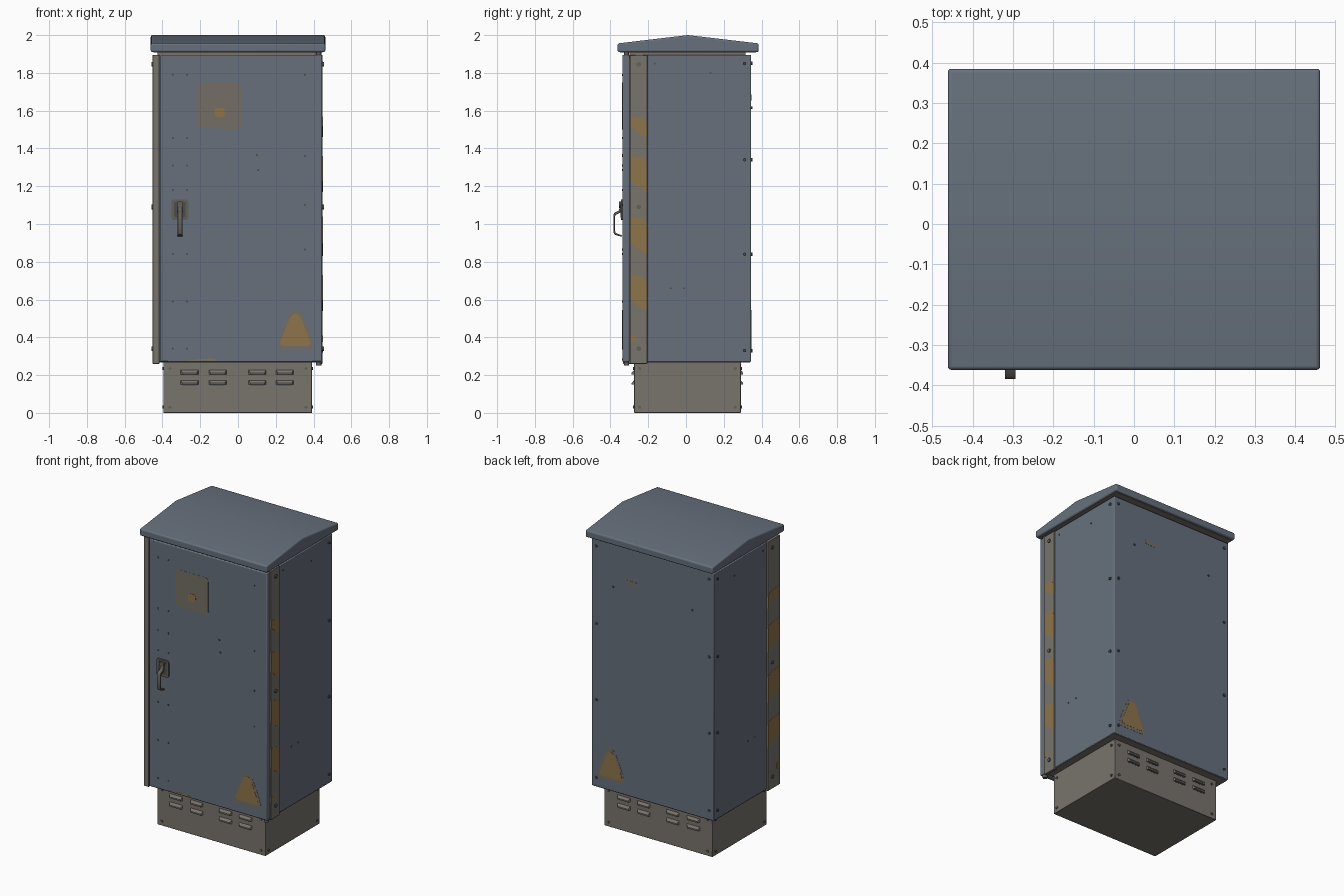
import bpy, bmesh, math
from mathutils import Vector

if "Cube" in bpy.data.objects:
    bpy.data.objects.remove(bpy.data.objects["Cube"])


def material(name, rgb):
    m = bpy.data.materials.new(name)
    m.diffuse_color = (*rgb, 1)
    m.use_nodes = True
    m.node_tree.nodes["Principled BSDF"].inputs["Base Color"].default_value = m.diffuse_color
    return m


BLUE = material("blue grey paint", (0.135, 0.163, 0.203))
BROWN = material("warm grey metal", (0.19, 0.172, 0.15))
YELLOW = material("faded yellow", (0.27, 0.175, 0.07))
TAN = material("faded label", (0.175, 0.155, 0.13))
DARK = material("dark fixings", (0.07, 0.075, 0.085))
STEEL = material("handle metal", (0.125, 0.112, 0.096))


def finish(name, bm, mat, bevel=0, segs=2):
    bmesh.ops.recalc_face_normals(bm, faces=bm.faces)
    me = bpy.data.meshes.new(name)
    bm.to_mesh(me)
    bm.free()
    ob = bpy.data.objects.new(name, me)
    bpy.context.collection.objects.link(ob)
    me.materials.append(mat)
    if bevel:
        b = ob.modifiers.new("bevel", "BEVEL")
        b.width, b.segments, b.limit_method = bevel, segs, "ANGLE"
        b.angle_limit = math.radians(35)
    bpy.context.view_layer.objects.active = ob
    ob.select_set(True)
    bpy.ops.object.shade_smooth_by_angle(angle=math.radians(35))
    ob.select_set(False)
    return ob


def skin(bm, a, b):
    # closed solid between two matching outlines
    va, vb = [bm.verts.new(p) for p in a], [bm.verts.new(p) for p in b]
    bm.faces.new(va)
    bm.faces.new(vb)
    n = len(va)
    for i in range(n):
        j = (i + 1) % n
        bm.faces.new((va[i], va[j], vb[j], vb[i]))


def box(name, x0, x1, y0, y1, z0, z1, mat, bevel=0):
    bm = bmesh.new()
    ring = [(x0, y0), (x1, y0), (x1, y1), (x0, y1)]
    skin(bm, [(x, y, z0) for x, y in ring], [(x, y, z1) for x, y in ring])
    return finish(name, bm, mat, bevel)


def place(side, plane, u, v, d):
    # u runs along the wall, v is height, d is distance out of the wall
    return {"front": (u, -plane - d, v), "back": (u, plane + d, v),
            "right": (plane + d, u, v), "left": (-plane - d, u, v)}[side]


def on_wall(name, side, plane, shapes, depth, mat, outer=None, sink=0.003):
    bm = bmesh.new()
    for i, s in enumerate(shapes):
        o = outer[i] if outer else s
        skin(bm, [place(side, plane, u, v, -sink) for u, v in s],
             [place(side, plane, u, v, depth) for u, v in o])
    return finish(name, bm, mat)


def disc(u, v, r, n=8):
    return [(u + r * math.cos(math.tau * i / n), v + r * math.sin(math.tau * i / n)) for i in range(n)]


def rounded(points, r):
    # replace each corner by a short quadratic curve
    out = []
    n = len(points)
    for i in range(n):
        p = Vector(points[i])
        a = p + (Vector(points[i - 1]) - p).normalized() * r
        b = p + (Vector(points[(i + 1) % n]) - p).normalized() * r
        for t in (0, 0.33, 0.67, 1):
            out.append(tuple(a * (1 - t) ** 2 + p * 2 * t * (1 - t) + b * t * t))
    return out


def rect(u0, u1, v0, v1):
    return [(u0, v0), (u1, v0), (u1, v1), (u0, v1)]


# Plinth, cabinet body, door
box("plinth", -0.395, 0.392, -0.275, 0.29, 0, 0.275, BROWN, 0.003)
box("cabinet_floor", -0.438, 0.438, -0.292, 0.338, 0.267, 0.28, BROWN)
box("cabinet_body", -0.443, 0.443, -0.297, 0.345, 0.27, 1.895, BLUE, 0.005)
box("door", -0.411, 0.446, -0.337, -0.299, 0.27, 1.895, BLUE, 0.006)
box("roof_neck", -0.425, 0.425, -0.3, 0.315, 1.88, 1.915, BROWN)
box("roof_lining", -0.448, 0.448, -0.35, 0.37, 1.907, 1.92, BROWN)

# Gabled roof
profile = [(-0.362, 1.91), (-0.362, 1.956), (0.01, 2.0), (0.385, 1.956), (0.385, 1.91)]
bm = bmesh.new()
skin(bm, [(-0.462, y, z) for y, z in profile], [(0.462, y, z) for y, z in profile])
finish("roof", bm, BLUE, 0.009, 3)

# Corner strips beside the door
box("right_strip", 0.43, 0.448, -0.297, -0.205, 0.26, 1.895, BROWN, 0.003)
box("left_strip", -0.452, -0.416, -0.333, -0.205, 0.26, 1.895, BROWN, 0.003)

# Worn warning stripes on both strips
for side, plane, front in (("right", 0.448, -0.295), ("left", 0.452, -0.325)):
    bands = [[(front, t), (-0.23, t - 0.01), (-0.207, t - 0.035),
              (-0.207, t - h), (-0.24, t - h + 0.015), (front, t - h + 0.06)]
             for t, h in ((1.57, 0.11), (1.36, 0.19), (1.04, 0.2), (0.73, 0.19))]
    bands.append(rect(front, front + 0.03, 0.375, 0.41))
    on_wall(side + "_warning_stripes", side, plane, bands, 0.001, YELLOW)

# Door label with worn spot
on_wall("door_label", "front", 0.337, [rounded([(-0.22, 1.51), (0.02, 1.5), (0.02, 1.75), (-0.22, 1.75)], 0.025)], 0.001, TAN)
on_wall("door_label_spot", "front", 0.337, [rounded(rect(-0.125, -0.07, 1.565, 1.615), 0.02)], 0.002, YELLOW)

# Faded warning triangles on door and back
for side, plane in (("front", 0.337), ("back", 0.345)):
    on_wall(side + "_triangle_halo", side, plane,
            [rounded([(0.2, 0.335), (0.41, 0.335), (0.385, 0.42), (0.33, 0.545), (0.28, 0.545), (0.225, 0.42)], 0.03)], 0.001, TAN)
    on_wall(side + "_triangle", side, plane,
            [rounded([(0.215, 0.355), (0.39, 0.355), (0.325, 0.525), (0.285, 0.525)], 0.025)], 0.002, YELLOW)

# Small worn patches
on_wall("back_worn_patch", "back", 0.345, [rounded(rect(0.11, 0.2, 1.655, 1.685), 0.012)], 0.001, TAN)
on_wall("door_edge_wear", "front", 0.337, [[(-0.28, 0.277), (-0.1, 0.277), (-0.13, 0.288), (-0.2, 0.285)]], 0.001, YELLOW)

# Plinth louvres, hooded towards the bottom
cols = [(-0.305, -0.208), (-0.155, -0.06), (0.055, 0.15), (0.2, 0.295)]
for side, plane in (("front", 0.275), ("back", 0.29)):
    inner, outer = [], []
    for a, b in cols:
        for z in (0.216, 0.162):
            inner.append(rect(a, b, z - 0.013, z + 0.014))
            outer.append(rect(a + 0.01, b - 0.01, z - 0.013, z - 0.004))
    on_wall(side + "_louvres", side, plane, inner, 0.013, BROWN, outer)
    # dark slot under each hood
    on_wall(side + "_louvre_slots", side, plane,
            [rect(a + 0.01, b - 0.01, z - 0.0165, z - 0.013) for a, b in cols for z in (0.216, 0.162)], 0.001, DARK)
    on_wall(side + "_plinth_bolts", side, plane,
            [disc(s * 0.36, z, 0.008) for s in (-1, 1) for z in (0.03, 0.235)], 0.006, STEEL)
for side, plane in (("right", 0.392), ("left", 0.395)):
    on_wall(side + "_plinth_bolts", side, plane,
            [disc(y, z, 0.008) for y in (-0.245, 0.26) for z in (0.03, 0.235)], 0.006, STEEL)

# Bolts on strips, side walls and back
LEVELS = (1.85, 1.34, 0.84, 0.33)
for side, plane in (("right", 0.448), ("left", 0.452)):
    on_wall(side + "_strip_bolts", side, plane,
            [disc(-0.25, z, 0.012, 12) for z in (1.845, 1.09, 0.34)], 0.006, STEEL)
    on_wall(side + "_wall_bolts", side, 0.443,
            [disc(0.31, z, 0.009) for z in LEVELS], 0.008, DARK)
    on_wall(side + "_wall_rivets", side, 0.443,
            [disc(y, z, 0.005, 6) for y, z in ((-0.08, 0.66), (-0.01, 0.66), (-0.165, 1.85), (0.13, 1.8))], 0.003, DARK)
on_wall("back_bolts", "back", 0.345,
        [disc(s * 0.41, z, 0.009) for s in (-1, 1) for z in LEVELS]
        + [disc(s * 0.288, 1.615, 0.006) for s in (-1, 1)], 0.006, DARK)

# Door rivets
spots = [(x, z) for x in (-0.345, -0.27) for z in (1.79, 1.455, 1.31, 1.18, 0.84, 0.59, 0.34)]
spots += [(0.355, z) for z in (1.79, 1.36, 1.1, 0.865)] + [(0.1, 1.365), (0.107, 1.285)]
on_wall("door_rivets", "front", 0.337, [disc(x, z, 0.006, 6) for x, z in spots], 0.003, DARK)

# Hinge pins at the door's right edge
for name, z0, z1 in (("lower_hinge_pin", 0.252, 0.275), ("upper_hinge_pin", 1.89, 1.912)):
    bm = bmesh.new()
    ring = disc(0.427, -0.315, 0.014, 12)
    skin(bm, [(x, y, z0) for x, y in ring], [(x, y, z1) for x, y in ring])
    finish(name, bm, STEEL)

# Handle: mounting plate, lock, swinging grip
on_wall("handle_plate", "front", 0.337, [rounded(rect(-0.352, -0.263, 1.02, 1.13), 0.015)], 0.007, STEEL)
on_wall("handle_recess", "front", 0.344, [rounded(rect(-0.338, -0.277, 1.035, 1.118), 0.01)], 0.002, DARK)
on_wall("handle_lock", "front", 0.344, [disc(-0.307, 1.103, 0.017, 16)], 0.012, STEEL)
path = [(-0.345, 1.1), (-0.357, 1.07), (-0.378, 1.06), (-0.385, 1.05), (-0.385, 0.96), (-0.379, 0.944), (-0.34, 0.932)]
inside = [(-0.337, 1.085), (-0.349, 1.06), (-0.37, 1.05), (-0.377, 1.04), (-0.377, 0.966), (-0.372, 0.952), (-0.34, 0.941)]
bm = bmesh.new()
loop = path + inside[::-1]
skin(bm, [(-0.32, y, z) for y, z in loop], [(-0.294, y, z) for y, z in loop])
finish("handle_grip", bm, STEEL, 0.002)
